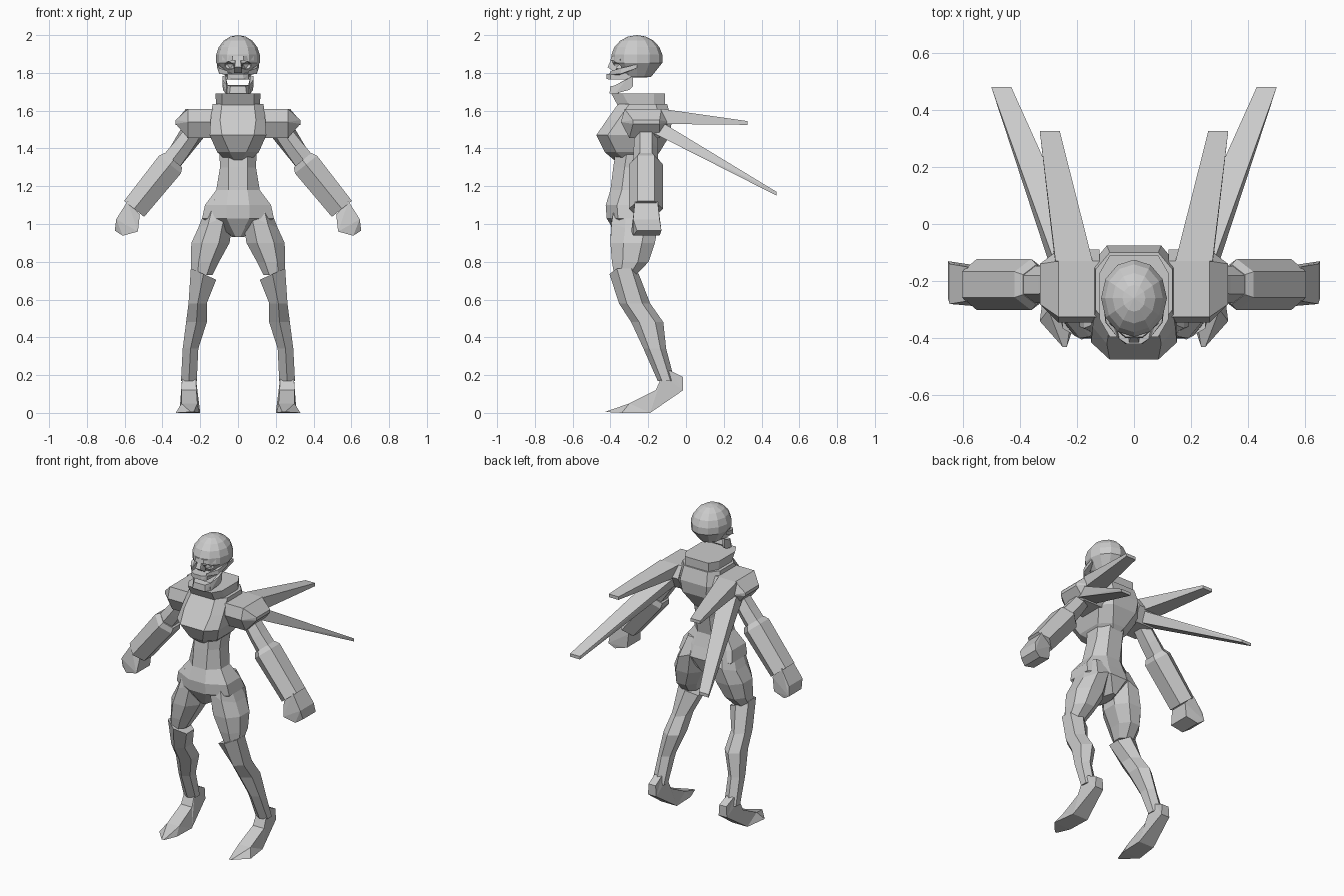
import bpy, bmesh, math
from mathutils import Vector

if "Cube" in bpy.data.objects:
    bpy.data.objects.remove(bpy.data.objects["Cube"])


def finish(name, bm, mirror=False):
    bmesh.ops.recalc_face_normals(bm, faces=bm.faces)
    me = bpy.data.meshes.new(name)
    bm.to_mesh(me)
    bm.free()
    ob = bpy.data.objects.new(name, me)
    bpy.context.collection.objects.link(ob)
    if mirror:
        ob.modifiers.new("mirror", 'MIRROR').use_clip = False
    return ob


def skin(name, rings, mirror=False):
    """Join rings of points into a closed faceted tube."""
    bm = bmesh.new()
    loops = [[bm.verts.new(p) for p in r] for r in rings]
    n = len(loops[0])
    for a, b in zip(loops, loops[1:]):
        for i in range(n):
            j = (i + 1) % n
            bm.faces.new((a[i], a[j], b[j], b[i]))
    bm.faces.new(loops[0])
    bm.faces.new(loops[-1])
    return finish(name, bm, mirror)


def octagon(z, w, wi, yf, yb, c=0.06):
    return [(-wi, yf, z), (wi, yf, z), (w, yf + c, z), (w, yb - c, z),
            (wi, yb, z), (-wi, yb, z), (-w, yb - c, z), (-w, yf + c, z)]


def limb(z, x0, x1, y0, y1, slope=0, n=6):
    """Ring filling the box x0..x1, y0..y1; slope raises the outer side."""
    cx, cy, rx, ry = (x0 + x1) / 2, (y0 + y1) / 2, (x1 - x0) / 2, (y1 - y0) / 2
    out = []
    for i in range(n):
        a = 2 * math.pi * (i + 0.5) / n
        x = max(-1, min(1, math.cos(a) * 1.15))
        out.append((cx + rx * x, cy + ry * math.sin(a), z + slope * x))
    return out


def tilted(cx, cz, r, ry, ang, cy=-0.212, n=6):
    u = Vector((math.cos(ang), 0, math.sin(ang)))
    ring = [2 * math.pi * i / n + math.pi / 6 for i in range(n)]
    return [Vector((cx, cy, cz)) + u * r * 1.15 * math.cos(a) + Vector((0, ry * math.sin(a), 0))
            for a in ring]


def hull(name, pts, mirror=False):
    bm = bmesh.new()
    for p in pts:
        bm.verts.new(p)
    res = bmesh.ops.convex_hull(bm, input=bm.verts)
    junk = [v for v in res["geom_interior"] if isinstance(v, bmesh.types.BMVert)]
    bmesh.ops.delete(bm, geom=junk, context='VERTS')
    bmesh.ops.dissolve_limit(bm, angle_limit=0.03, verts=bm.verts, edges=bm.edges)
    return finish(name, bm, mirror)


def both(pts):
    return [(s * x, y, z) for x, y, z in pts for s in (1, -1)]


# Torso: collar, chest with jutting front, waist and pelvis
skin("collar", [octagon(1.69, .12, .085, -.395, -.11), octagon(1.625, .115, .085, -.36, -.11)])
skin("chest", [octagon(1.635, .135, .085, -.36, -.10), octagon(1.55, .145, .095, -.42, -.075),
               octagon(1.47, .15, .085, -.475, -.085), octagon(1.38, .11, .045, -.43, -.14),
               octagon(1.33, .06, .015, -.37, -.18)])
skin("waist", [octagon(1.40, .10, .05, -.37, -.15), octagon(1.30, .095, .05, -.385, -.17),
               octagon(1.18, .115, .05, -.40, -.19), octagon(1.10, .175, .06, -.425, -.165),
               octagon(1.03, .19, .06, -.42, -.14), octagon(.93, .03, .012, -.36, -.18)])

# Legs
skin("thigh", [limb(1.13, .06, .15, -.38, -.19, n=8), limb(1.02, .02, .21, -.405, -.135, -.04, 8),
               limb(.90, .045, .247, -.41, -.155, n=8), limb(.80, .10, .25, -.40, -.19, n=8),
               limb(.73, .135, .245, -.385, -.26, n=8)], True)
skin("shin", [limb(.735, .115, .25, -.405, -.25, .03), limb(.58, .165, .262, -.355, -.19),
              limb(.48, .165, .275, -.29, -.12), limb(.34, .21, .293, -.225, -.105),
              limb(.17, .218, .302, -.15, -.06)], True)
foot = [(-.015, .19, .23, .28), (-.015, .12, .225, .285), (-.19, 0, .20, .31), (-.34, 0, .205, .33),
        (-.43, .005, .235, .25), (-.30, .05, .215, .30), (-.16, .12, .22, .30),
        (-.125, .20, .225, .295), (-.085, .225, .235, .285)]
bm = bmesh.new()
sides = [[bm.verts.new((p[k], p[0], p[1])) for p in foot] for k in (2, 3)]
for i in range(len(foot)):
    j = (i + 1) % len(foot)
    bm.faces.new((sides[0][i], sides[0][j], sides[1][j], sides[1][i]))
caps = [bm.faces.new(s) for s in sides]
bmesh.ops.triangulate(bm, faces=caps)
finish("foot", bm, True)

# Shoulders with two swept-back blades each
hull("shoulder", [(x, y, z) for x in (.12, .265)
                  for y, z in ((-.325, 1.61), (-.345, 1.54), (-.30, 1.455), (-.13, 1.61), (-.09, 1.54), (-.14, 1.455))]
     + [(.33, y, z) for y in (-.28, -.14) for z in (1.53, 1.55)], True)
hull("upper_blade", [(.145, -.13, 1.61), (.275, -.13, 1.61), (.15, -.15, 1.53), (.275, -.15, 1.53)]
     + [(x, .325, z) for x in (.26, .33) for z in (1.525, 1.545)], True)
hull("lower_blade", [(.155, -.13, 1.54), (.28, -.13, 1.54), (.155, -.19, 1.49), (.28, -.19, 1.49)]
     + [(x, .48, z) for x in (.43, .50) for z in (1.15, 1.17)], True)

# Arms
T = math.atan2(.205, .255)
skin("upper_arm", [tilted(.235, 1.49, .045, .06, T), tilted(.30, 1.40, .05, .065, T),
                   tilted(.37, 1.31, .055, .065, T)], True)
skin("forearm", [tilted(.342, 1.338, .06, .07, T), tilted(.36, 1.315, .075, .09, T),
                 tilted(.55, 1.08, .068, .09, T)], True)
hull("hand", [(x, y, z) for x, z, y0, y1 in ((.585, 1.12, -.27, -.15), (.52, 1.05, -.27, -.15),
                                             (.645, 1.025, -.28, -.14), (.652, .965, -.26, -.13),
                                             (.61, .938, -.28, -.14), (.53, .96, -.29, -.15))
              for y in (y0, y1)], True)

# Skull: cranium with carved eye sockets, face bones and open jaw
bm = bmesh.new()
bmesh.ops.create_uvsphere(bm, u_segments=12, v_segments=9, radius=1)
for v in bm.verts:
    z = max(v.co.z * .125, -.10)
    taper = .86 if z < -.05 else 1
    v.co = (v.co.x * .117 * taper, -.26 + v.co.y * .137 * taper, 1.875 + z)
skull = finish("cranium", bm)
bm = bmesh.new()
bmesh.ops.create_icosphere(bm, subdivisions=1, radius=.034)
for v in bm.verts:
    v.co = (.05 + v.co.x, -.375 + v.co.y * 1.4, 1.835 + v.co.z * .8)
cutter = finish("socket_cutter", bm, True)
cutter.hide_render = True
cutter.hide_viewport = True
cut = skull.modifiers.new("sockets", 'BOOLEAN')
cut.operation = 'DIFFERENCE'
cut.object = cutter

hull("brow", both([(.085, -.35, 1.865), (.085, -.345, 1.89), (.03, -.40, 1.865), (.03, -.395, 1.89), (.06, -.33, 1.88)]))
hull("upper_jaw", both([(.055, -.40, 1.765), (.03, -.42, 1.767), (.06, -.29, 1.765), (.055, -.40, 1.795),
                        (.025, -.42, 1.795), (.06, -.29, 1.80)]))
hull("nose_bridge", both([(.018, -.415, 1.83), (.012, -.395, 1.875), (.022, -.37, 1.80), (.02, -.36, 1.87)]))
hull("cheekbone", [(.05, -.405, 1.79), (.055, -.40, 1.81), (.10, -.345, 1.795), (.098, -.345, 1.825),
                   (.11, -.26, 1.825), (.11, -.26, 1.845), (.06, -.35, 1.79), (.09, -.26, 1.83)], True)
hull("chin", both([(.045, -.405, 1.69), (.04, -.40, 1.73), (.065, -.36, 1.69), (.06, -.36, 1.735), (.04, -.35, 1.70)]))
hull("jaw_side", [(.065, -.375, 1.69), (.06, -.375, 1.735), (.045, -.36, 1.70), (.08, -.30, 1.71),
                  (.083, -.315, 1.765), (.083, -.28, 1.785), (.08, -.28, 1.73), (.062, -.29, 1.72), (.065, -.28, 1.78)], True)
